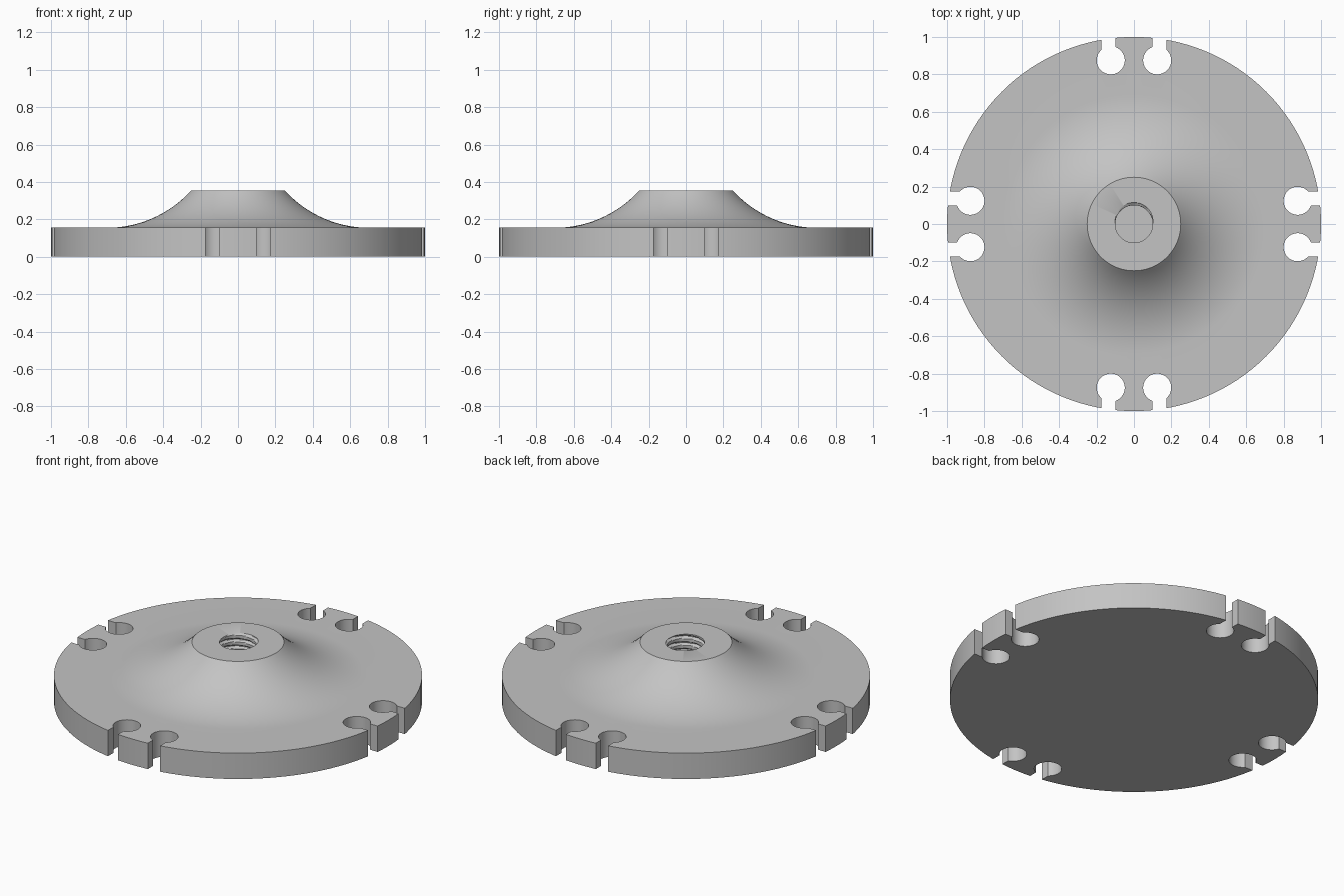
import bpy, bmesh
from math import sin, cos, pi, tau, sqrt, asin, radians
from mathutils import Matrix

if "Cube" in bpy.data.objects:
    bpy.data.objects.remove(bpy.data.objects["Cube"])

SEG = 128
RIM_Z, TOP_Z, FLOOR_Z = 0.155, 0.355, 0.1
HUB_R, FLARE_R = 0.25, 0.7
BORE_R, THREAD, PITCH = 0.1, 0.015, 0.04

grey = bpy.data.materials.new("plain_grey")
grey.use_nodes = True
grey.diffuse_color = (0.55, 0.55, 0.55, 1)
grey.node_tree.nodes["Principled BSDF"].inputs["Base Color"].default_value = grey.diffuse_color


def make_object(name, bm):
    bmesh.ops.recalc_face_normals(bm, faces=bm.faces[:])
    mesh = bpy.data.meshes.new(name)
    bm.to_mesh(mesh)
    bm.free()
    mesh.materials.append(grey)
    obj = bpy.data.objects.new(name, mesh)
    bpy.context.collection.objects.link(obj)
    return obj


# Radius of the threaded bore, following a right-handed helix
def bore_radius(z, angle):
    turn = tau * (z - TOP_Z) / PITCH - (angle - pi / 2)
    return BORE_R + THREAD * max(0, cos(turn))


# Concave flare from hub to disc: an arc that meets the disc tangentially
def flare_points(steps=20):
    run, rise = FLARE_R - HUB_R, TOP_Z - RIM_Z
    radius = (run * run + rise * rise) / (2 * rise)
    sweep = asin(run / radius)
    for i in range(steps + 1):
        a = sweep * (1 - i / steps)
        yield FLARE_R - radius * sin(a), RIM_Z + radius * (1 - cos(a))


# Body: rings from the bore floor, over the hub and disc, to the underside
bm = bmesh.new()
bore_steps = 64
rings = [(None, FLOOR_Z + (TOP_Z - FLOOR_Z) * i / bore_steps) for i in range(bore_steps + 1)]
rings += list(flare_points()) + [(1, RIM_Z), (1, 0)]
loops = []
for r, z in rings:
    loop = []
    for i in range(SEG):
        a = tau * i / SEG
        rr = bore_radius(z, a) if r is None else r
        loop.append(bm.verts.new((rr * cos(a), rr * sin(a), z)))
    loops.append(loop)
for low, high in zip(loops, loops[1:]):
    for i in range(SEG):
        j = (i + 1) % SEG
        bm.faces.new((low[i], low[j], high[j], high[i]))
bm.faces.new(loops[0])
bm.faces.new(loops[-1])
body = make_object("flanged_disc", bm)

# Keyhole outline: round hole with an off-centre slot out through the rim
HOLE_X, HOLE_Y, HOLE_R = 0.124, 0.875, 0.075
SLOT_IN, SLOT_OUT = 0.099, 0.173
right = asin((SLOT_OUT - HOLE_X) / HOLE_R)
left = asin((SLOT_IN - HOLE_X) / HOLE_R)
start, end = pi / 2 - right, -pi * 1.5 - left
outline = [(SLOT_IN, 1.1), (SLOT_OUT, 1.1)]
for i in range(41):
    a = start + (end - start) * i / 40
    outline.append((HOLE_X + HOLE_R * cos(a), HOLE_Y + HOLE_R * sin(a)))

# Cutters: a mirrored pair of keyholes on each of the four sides
bm = bmesh.new()
for quarter in range(4):
    turn = Matrix.Rotation(quarter * pi / 2, 3, 'Z')
    for side in (1, -1):
        bottom = [bm.verts.new((side * x, y, -0.1)) for x, y in outline]
        top = [bm.verts.new((side * x, y, 0.3)) for x, y in outline]
        n = len(outline)
        bm.faces.new(bottom)
        bm.faces.new(top)
        for i in range(n):
            j = (i + 1) % n
            bm.faces.new((bottom[i], bottom[j], top[j], top[i]))
        bmesh.ops.rotate(bm, verts=bottom + top, cent=(0, 0, 0), matrix=turn)
cutter = make_object("keyhole_cutters", bm)
cutter.hide_render = True

cut = body.modifiers.new("keyholes", 'BOOLEAN')
cut.operation = 'DIFFERENCE'
cut.solver = 'EXACT'
cut.object = cutter
bpy.ops.object.select_all(action='DESELECT')
body.select_set(True)
bpy.context.view_layer.objects.active = body
bpy.ops.object.modifier_apply(modifier=cut.name)
bpy.data.objects.remove(cutter)
bpy.ops.object.shade_smooth_by_angle(angle=radians(30))
